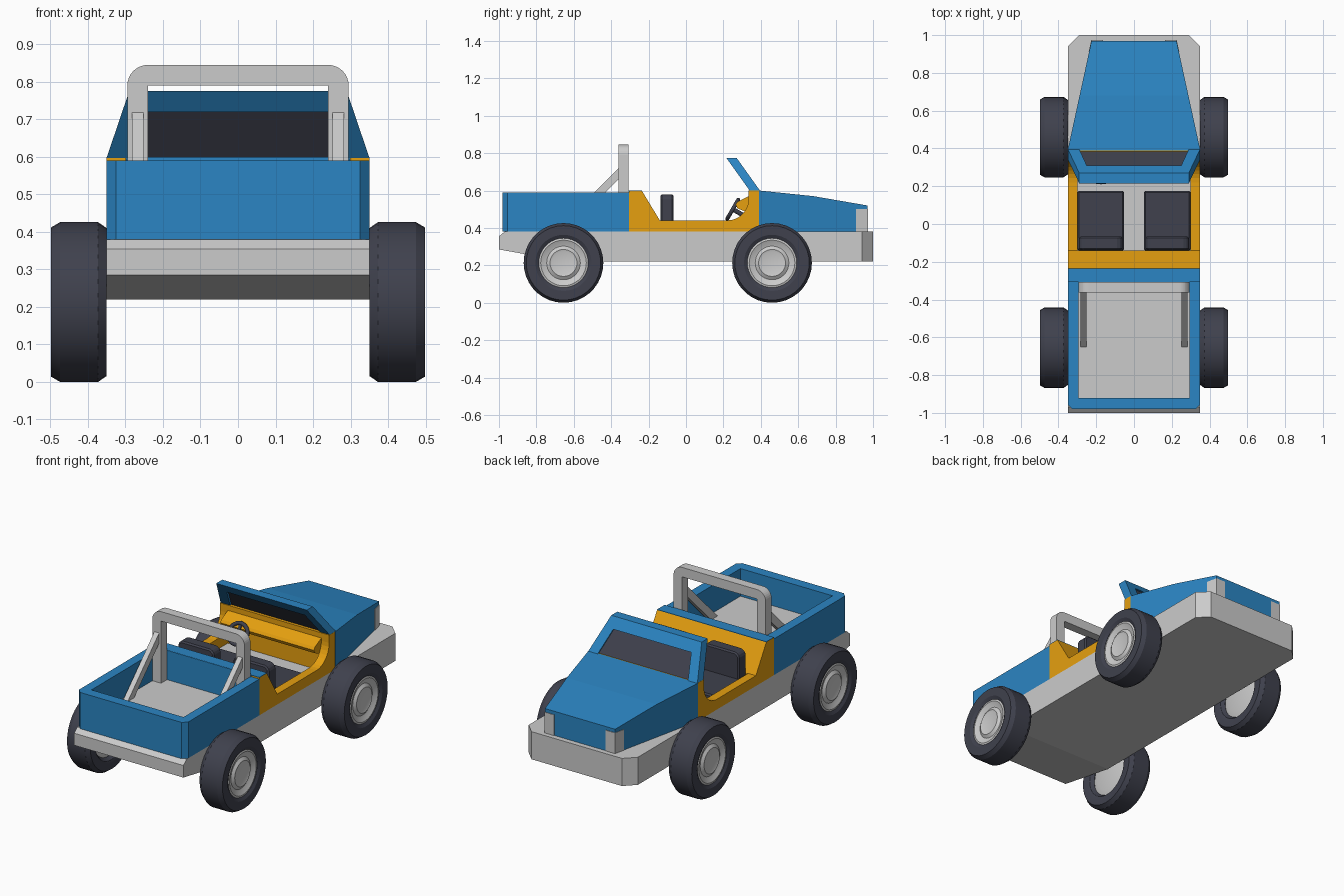
import bpy, bmesh, math
from mathutils import Vector

if "Cube" in bpy.data.objects:
    bpy.data.objects.remove(bpy.data.objects["Cube"])


def material(name, rgb):
    m = bpy.data.materials.new(name)
    m.diffuse_color = (*rgb, 1)
    m.use_nodes = True
    m.node_tree.nodes["Principled BSDF"].inputs["Base Color"].default_value = m.diffuse_color
    return m


BLUE = material("blue_paint", (0.024, 0.235, 0.546))
ORANGE = material("orange_paint", (0.79, 0.35, 0.005))
DARK = material("dark_rubber", (0.05, 0.053, 0.075))


def finish(name, bm, mat=None, smooth=None, bevel=0):
    bmesh.ops.recalc_face_normals(bm, faces=bm.faces)
    me = bpy.data.meshes.new(name)
    bm.to_mesh(me)
    bm.free()
    ob = bpy.data.objects.new(name, me)
    bpy.context.collection.objects.link(ob)
    if mat:
        me.materials.append(mat)
    if bevel:
        b = ob.modifiers.new("bevel", "BEVEL")
        b.width, b.segments = bevel, 1
    if smooth:
        bpy.ops.object.select_all(action='DESELECT')
        ob.select_set(True)
        bpy.context.view_layer.objects.active = ob
        bpy.ops.object.shade_smooth_by_angle(angle=math.radians(smooth))
    return ob


def prism(name, pts, axis, lo, hi, mat=None, move=None, bevel=0):
    """Extrude a 2D outline along an axis; move() optionally reshapes each point."""
    place = {'X': lambda a, b, t: (t, a, b),
             'Y': lambda a, b, t: (a, t, b),
             'Z': lambda a, b, t: (a, b, t)}[axis]
    bm = bmesh.new()
    face = bm.faces.new([bm.verts.new(place(a, b, lo)) for a, b in pts])
    ext = bmesh.ops.extrude_face_region(bm, geom=[face])
    vs = [v for v in ext["geom"] if isinstance(v, bmesh.types.BMVert)]
    bmesh.ops.translate(bm, verts=vs, vec=Vector(place(0, 0, hi - lo)))
    if move:
        for v in bm.verts:
            v.co = move(v.co.copy())
    return finish(name, bm, mat, bevel=bevel)


def rect(a0, a1, b0, b1):
    return [(a0, b0), (a1, b0), (a1, b1), (a0, b1)]


def arc(cx, cy, r, a0, a1, n=8):
    return [(cx + r * math.cos(math.radians(a0 + (a1 - a0) * i / n)),
             cy + r * math.sin(math.radians(a0 + (a1 - a0) * i / n))) for i in range(n + 1)]


def lathe(name, prof, centre, side, mat=None):
    """Revolve (x, radius) points around the wheel axle."""
    bm = bmesh.new()
    vs = [bm.verts.new((x * side, 0, r)) for x, r in prof]
    es = [bm.edges.new(p) for p in zip(vs, vs[1:])]
    bmesh.ops.spin(bm, geom=vs + es, cent=(0, 0, 0), axis=(1, 0, 0),
                   angle=math.tau, steps=36)
    bmesh.ops.remove_doubles(bm, verts=bm.verts, dist=1e-4)
    bmesh.ops.translate(bm, verts=bm.verts, vec=centre)
    return finish(name, bm, mat, smooth=28)


# Chassis: main slab with a tapered rear, and a bumper with cut corners
prism("chassis", [(-1, .285), (-.64, .22), (.94, .22), (.94, .38), (-.97, .38), (-1, .355)],
      'X', -.35, .35)
prism("bumper", [(-.35, .94), (.35, .94), (.29, 1), (-.29, 1)], 'Z', .22, .38)


# Hood narrowing to the nose
def half_width(y):
    return .35 - .125 * (y - .395) / .575


def taper(co):
    co.x *= half_width(co.y)
    return co


prism("hood", [(.39, .38), (.97, .38), (.97, .52), (.68, .57), (.39, .6)],
      'X', -1, 1, BLUE, taper)

# Corner headlights
for s, side in ((-1, "left"), (1, "right")):
    prism(f"headlight_{side}",
          [(s * .165, .90), (s * .165, .973), (s * (half_width(.973) + .002), .973),
           (s * (half_width(.91) + .002), .91)], 'Z', .38, .50)

# Cabin: sides with a door cutout, sloped rear wall, dashboard
door = [(-.305, .38), (.39, .38), (.39, .6), (.335, .6)]
door += arc(.22, .555, .115, 0, -90) + [(-.14, .44), (-.235, .597), (-.305, .597)]
for s, side in ((-1, "left"), (1, "right")):
    prism(f"cabin_side_{side}", door, 'X', s * .30, s * .35, ORANGE)
prism("cabin_rear_wall", [(-.30, .38), (-.14, .38), (-.14, .44), (-.235, .597), (-.30, .597)],
      'X', -.30, .30, ORANGE)
prism("dashboard", [(.39, .38), (.39, .6), (.335, .6), (.335, .57), (.275, .54),
                    (.265, .525), (.275, .505), (.335, .48), (.335, .38)],
      'X', -.30, .30, ORANGE)


# Windshield leaning back
def lean(co):
    co.y -= (co.z - .6) * .714
    return co


prism("windshield_frame", [(-.35, .598), (-.29, .598), (-.25, .72), (.25, .72), (.29, .598),
                           (.35, .598), (.29, .775), (-.29, .775)],
      'Y', .34, .395, BLUE, lean)
prism("windshield_glass", [(-.29, .598), (.29, .598), (.25, .72), (-.25, .72)],
      'Y', .352, .385, DARK, lean)

# Seats
for s, side in ((-1, "left"), (1, "right")):
    x0, x1 = sorted((s * .052, s * .30))
    prism(f"seat_base_{side}", rect(-.14, .175, .37, .43), 'X', x0, x1, DARK, bevel=.008)
    m = (x0 + x1) / 2
    prism(f"seat_back_{side}",
          [(m - .115, .42), (m + .115, .42), (m + .115, .56), (m + .095, .58),
           (m - .095, .58), (m - .115, .56)], 'Y', -.137, -.066, DARK, bevel=.008)

# Steering wheel with spokes and column
TILT = math.radians(60)
CENTRE = Vector((-.175, .25, .50))
bpy.ops.mesh.primitive_torus_add(location=CENTRE, rotation=(TILT, 0, 0), major_radius=.058,
                                 minor_radius=.011, major_segments=28, minor_segments=10)
wheel = bpy.context.object
wheel.name = "steering_wheel"
wheel.data.materials.append(DARK)
bpy.ops.object.shade_smooth_by_angle(angle=math.radians(40))
for name, size in (("steering_spoke_wide", (.115, .016, .01)),
                   ("steering_spoke_short", (.016, .115, .01))):
    bpy.ops.mesh.primitive_cube_add(size=1, location=CENTRE, rotation=(TILT, 0, 0))
    spoke = bpy.context.object
    spoke.name, spoke.scale = name, size
    spoke.data.materials.append(DARK)
axle = Vector((0, math.sin(TILT), -math.cos(TILT)))
bpy.ops.mesh.primitive_cylinder_add(vertices=16, radius=.012, depth=.10,
                                    location=CENTRE + axle * .05, rotation=(TILT, 0, 0))
bpy.context.object.name = "steering_column"
bpy.context.object.data.materials.append(DARK)

# Cargo bed: U-shaped walls, front panel, rim and floor
prism("bed_walls", [(-.35, -.305), (-.35, -.955), (-.325, -.98), (.325, -.98), (.35, -.955),
                    (.35, -.305), (.295, -.305), (.295, -.92), (-.295, -.92), (-.295, -.305)],
      'Z', .38, .59, BLUE)
prism("bed_front_panel", rect(-.298, .298, -.307, -.29), 'Z', .38, .599, BLUE)
prism("bed_front_rim", rect(-.35, .35, -.305, -.235), 'Z', .596, .6, BLUE)
prism("bed_floor", rect(-.30, .30, -.93, -.30), 'Z', .37, .43)

# Roll bar with rounded shoulders and two diagonal braces
hoop = [(-.295, .42), (-.24, .42), (-.24, .79), (.24, .79), (.24, .42), (.295, .42)]
hoop += arc(.24, .79, .055, 0, 90) + arc(-.24, .79, .055, 90, 180)
prism("roll_bar", hoop, 'Y', -.362, -.308)
for s, side in ((-1, "left"), (1, "right")):
    prism(f"roll_bar_brace_{side}", [(-.35, .73), (-.65, .43), (-.59, .43), (-.35, .67)],
          'X', s * .252, s * .282)

# Wheels: tyre and dished hub
TYRE = [(.375, .13), (.355, .145), (.35, .16), (.35, .197), (.373, .213), (.474, .213),
        (.498, .199), (.498, .15), (.488, .132)]
HUB = [(.37, 0), (.37, .10), (.38, .134), (.486, .134), (.49, .122), (.478, .098),
       (.476, .09), (.488, .072), (.484, .06), (.484, 0)]
for y, end in ((.46, "front"), (-.655, "rear")):
    for s, side in ((-1, "left"), (1, "right")):
        lathe(f"tyre_{end}_{side}", TYRE, (0, y, .213), s, DARK)
        lathe(f"hub_{end}_{side}", HUB, (0, y, .213), s)
